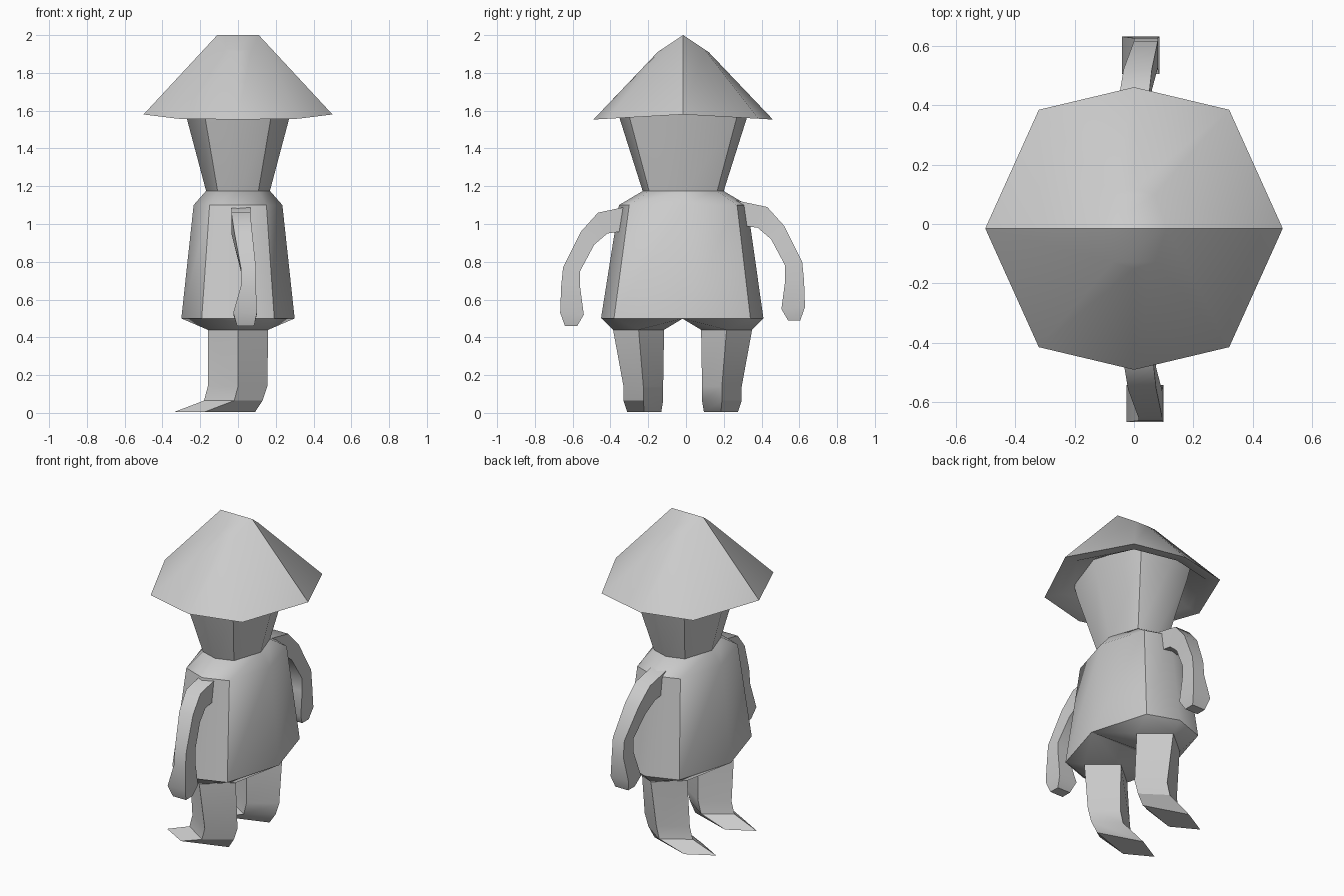
import bpy, bmesh, math

if "Cube" in bpy.data.objects:
    bpy.data.objects.remove(bpy.data.objects["Cube"], do_unlink=True)

grey = bpy.data.materials.new("light_grey")
grey.use_nodes = True
grey.diffuse_color = (0.6, 0.6, 0.6, 1)
grey.node_tree.nodes["Principled BSDF"].inputs["Base Color"].default_value = (0.6, 0.6, 0.6, 1)

MID = -0.015  # body centre line in y


def octagon(rx, ry, z, droop=0.0, cy=MID):
    """Eight-sided ring; droop lowers the points away from the x axis."""
    unit = [(1, 0), (.64, .84), (0, 1), (-.64, .84), (-1, 0), (-.64, -.84), (0, -1), (.64, -.84)]
    return [(rx * u, cy + ry * v, z - droop * abs(v)) for u, v in unit]


def finish(name, bm, angle):
    bmesh.ops.recalc_face_normals(bm, faces=bm.faces)
    mesh = bpy.data.meshes.new(name)
    bm.to_mesh(mesh)
    bm.free()
    obj = bpy.data.objects.new(name, mesh)
    bpy.context.collection.objects.link(obj)
    mesh.materials.append(grey)
    bpy.ops.object.select_all(action="DESELECT")
    obj.select_set(True)
    bpy.context.view_layer.objects.active = obj
    bpy.ops.object.shade_smooth_by_angle(angle=math.radians(angle))
    return obj


def loft(name, rings, angle=40, ridge=False):
    """Skin a list of rings and close both ends."""
    bm = bmesh.new()
    rows = [[bm.verts.new(p) for p in ring] for ring in rings]
    n = len(rows[0])
    for low, high in zip(rows, rows[1:]):
        for i in range(n):
            j = (i + 1) % n
            bm.faces.new((low[i], low[j], high[j], high[i]))
    bm.faces.new(rows[0])
    if ridge:  # roof-like end folded along the x axis
        h = n // 2
        bm.faces.new(rows[-1][:h + 1])
        bm.faces.new(rows[-1][h:] + rows[-1][:1])
    else:
        bm.faces.new(rows[-1])
    return finish(name, bm, angle)


# Hat: recessed underside, flat brim, cone and folded top
loft("hat", [
    octagon(.30, .33, 1.64),
    octagon(.42, .40, 1.585, .02),
    octagon(.50, .475, 1.58, .027),
    octagon(.11, .135, 2.0, .09),
], ridge=True)

# Head and torso
loft("head", [octagon(.165, .21, 1.16), octagon(.27, .335, 1.555), octagon(.29, .355, 1.64)])
loft("torso", [
    octagon(.30, .43, .50, cy=-.02),
    octagon(.235, .34, 1.10),
    octagon(.165, .205, 1.18),
])


def diamond(front, back, cx, cy, ry, z):
    return [(back, cy, z), (cx, cy + ry, z), (front, cy, z), (cx, cy - ry, z)]


def arm_ring(x0, x1, outer, inner):
    return [(x0, *outer), (x1, *outer), (x1, *inner), (x0, *inner)]


for side, s in (("left", 1), ("right", -1)):
    def place(ring, dx=0.0, dz=0.0, cy=-.018):
        return [(x + dx, cy + s * (y - cy), z + dz) for x, y, z in ring]

    # Leg with a slanted foot pointing towards -x
    leg_top = diamond(-.16, .16, 0, .215, .135, .44)
    loft(side + "_leg", [place(r) for r in (
        diamond(-.34, .09, -.18, .185, .09, .004),
        diamond(-.18, .13, -.02, .19, .105, .065),
        diamond(-.16, .155, 0, .19, .105, .14),
        leg_top,
        diamond(-.15, .15, 0, .215, .12, .55),
    )], angle=30)

    # Hip: hull between half of the torso hem and the leg top
    bm = bmesh.new()
    hem = [p for p in octagon(.30, .43, .50, cy=-.02) if p[1] > -.03]
    for p in place(hem + leg_top):
        bm.verts.new(p)
    bmesh.ops.convex_hull(bm, input=bm.verts)
    finish(side + "_hip", bm, 40)

    # Arm hanging from the shoulder
    dx, dz = (0, 0) if s > 0 else (.015, -.03)
    loft(side + "_arm", [place(r, dx, dz) for r in (
        arm_ring(-.05, .05, (.24, 1.13), (.24, 1.0)),
        arm_ring(-.05, .05, (.43, 1.09), (.38, .98)),
        arm_ring(-.035, .06, (.52, .99), (.45, .92)),
        arm_ring(.0, .08, (.615, .80), (.525, .78)),
        arm_ring(.0, .08, (.625, .70), (.525, .70)),
        arm_ring(-.04, .085, (.63, .56), (.505, .55)),
        arm_ring(-.02, .07, (.605, .49), (.54, .49)),
    )])
